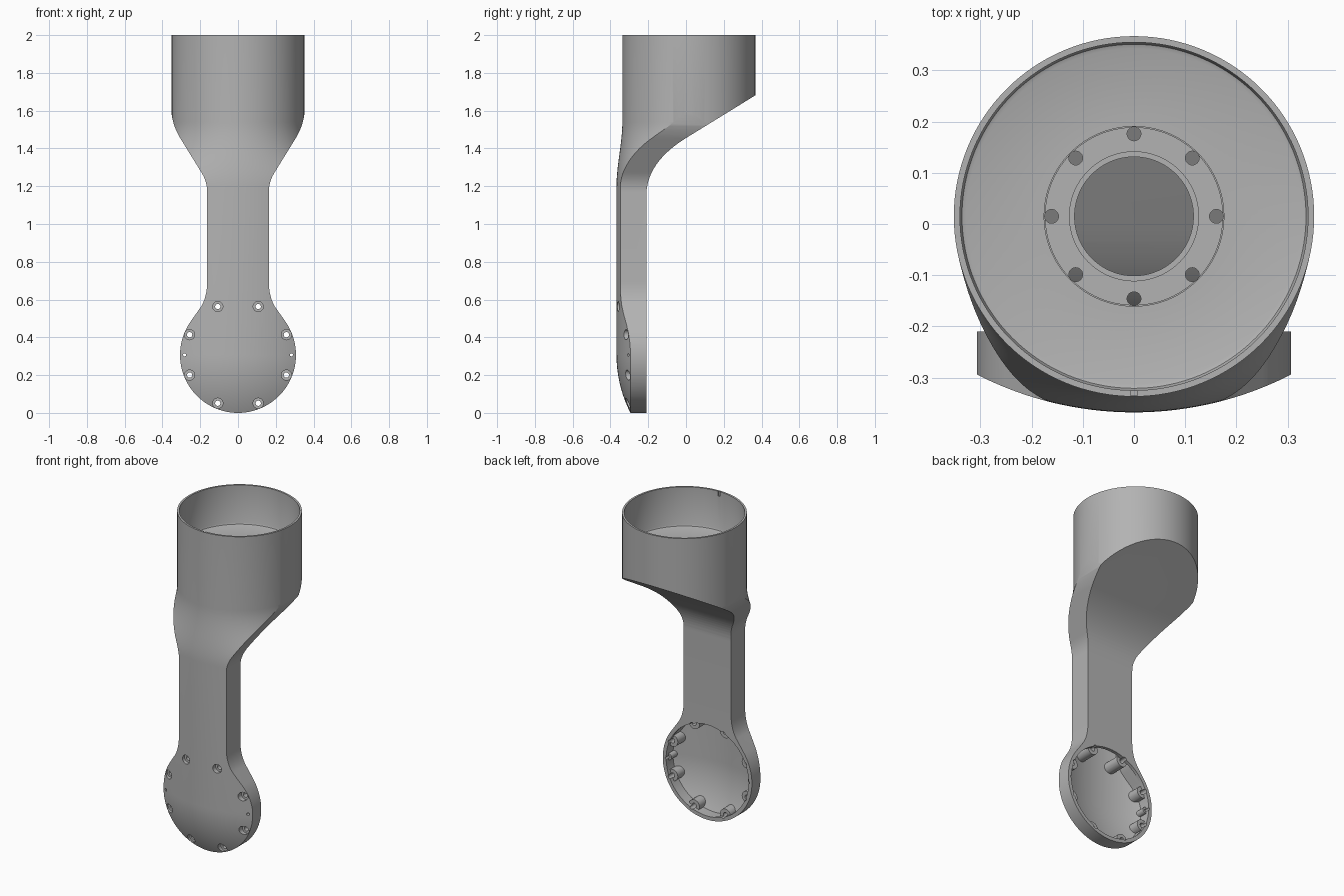
import bpy, bmesh, math
from mathutils import Vector, Matrix

cube = bpy.data.objects.get("Cube")
if cube:
    bpy.data.objects.remove(cube, do_unlink=True)

CUP_Y, CUP_R = 0.015, 0.352      # round housing
DISC_Z, DISC_R = 0.307, 0.307    # lower round joint
FACE_R, FACE_Y = 0.674, 0.306    # domed front face
WALL = 0.02

grey = bpy.data.materials.new("plain grey")
grey.use_nodes = True
grey.diffuse_color = (0.45, 0.45, 0.45, 1)
grey.node_tree.nodes["Principled BSDF"].inputs["Base Color"].default_value = (0.45, 0.45, 0.45, 1)


def make(name, bm):
    bmesh.ops.recalc_face_normals(bm, faces=bm.faces)
    me = bpy.data.meshes.new(name)
    bm.to_mesh(me)
    bm.free()
    me.materials.append(grey)
    ob = bpy.data.objects.new(name, me)
    bpy.context.collection.objects.link(ob)
    return ob


def boolean(target, tool, op):
    mod = target.modifiers.new("cut", 'BOOLEAN')
    mod.operation, mod.solver, mod.object = op, 'EXACT', tool
    bpy.context.view_layer.update()
    deps = bpy.context.evaluated_depsgraph_get()
    me = bpy.data.meshes.new_from_object(target.evaluated_get(deps))
    target.modifiers.clear()
    target.data = me
    bpy.data.objects.remove(tool, do_unlink=True)


def bezier(a, b, c, n=12):
    a, b, c = Vector(a), Vector(b), Vector(c)
    return [a * (1 - t) ** 2 + b * 2 * t * (1 - t) + c * t * t for t in (i / n for i in range(n + 1))]


def inset(pts, t):
    """Mitred inward offset of a counter-clockwise outline."""
    out = []
    for i, p in enumerate(pts):
        d1 = (p - pts[i - 1]).normalized()
        d2 = (pts[(i + 1) % len(pts)] - p).normalized()
        n1, n2 = Vector((-d1.y, d1.x)), Vector((-d2.y, d2.x))
        out.append(p + (n1 + n2) * (t / (1 + n1.dot(n2))))
    return out


def prism(name, pts, to3d, lo, hi):
    bm = bmesh.new()
    rings = [[bm.verts.new(to3d(p, d)) for p in pts] for d in (lo, hi)]
    bridge(bm, rings)
    return make(name, bm)


def bridge(bm, rings):
    n = len(rings[0])
    for a, b in zip(rings, rings[1:]):
        for i in range(n):
            bm.faces.new((a[i], a[(i + 1) % n], b[(i + 1) % n], b[i]))
    bm.faces.new(rings[0])
    bm.faces.new(rings[-1])


def rod(name, x, z, r, y0, y1, segs=24):
    """Cylinder along y."""
    pts = [Vector((x + r * math.cos(i * math.tau / segs), z + r * math.sin(i * math.tau / segs))) for i in range(segs)]
    return prism(name, pts, lambda p, d: (p.x, d, p.y), y0, y1)


def front_y(x, z, t):
    dz = min(0, z - DISC_Z)
    return FACE_Y - math.sqrt((FACE_R - t) ** 2 - x * x - dz * dz)


def body_solid(name, t, top):
    """Plan loft trimmed by the front outline and the side outline, all inset by t."""
    # loft from the domed front face into the round housing
    zs = [-0.03 + (DISC_Z + 0.03) * i / 14 for i in range(15)]
    zs += [1.2 + 0.34 * i / 16 for i in range(17)] + [top]
    bm, rings, n, r = bmesh.new(), [], 128, CUP_R - t
    for z in zs:
        s = min(1, max(0, (z - 1.2) / 0.34))
        s = s * s * (3 - 2 * s)
        ring = []
        for i in range(n):
            a = math.tau * i / n
            x, y = r * math.cos(a), CUP_Y + r * math.sin(a)
            if n / 2 < i:
                y = s * y + (1 - s) * front_y(x, z, t)
            ring.append(bm.verts.new((x, y, z)))
        rings.append(ring)
    bridge(bm, rings)
    body = make(name, bm)

    # front outline: disc, neck, arm, shoulder
    half = []
    for i in range(41):
        a = -math.pi / 2 + math.radians(125) * i / 40
        half.append(Vector((DISC_R * math.cos(a), DISC_Z + DISC_R * math.sin(a))))
    half += bezier((0.2, 0.556), (0.163, 0.61), (0.163, 0.7))
    half += bezier((0.163, 1.17), (0.163, 1.225), (0.195, 1.275))
    half += bezier((0.3, 1.445), (0.354, 1.53), (0.354, 1.62))
    half.append(Vector((0.354, 2.1)))
    outline = half + [Vector((-p.x, p.y)) for p in reversed(half[1:])]
    boolean(body, prism("outline_tool", inset(outline, t), lambda p, d: (p.x, d, p.y), -0.8, 0.8), 'INTERSECT')

    # side outline: flat arm back, curve, sloping underside
    side = [Vector((-0.6, -0.1)), Vector((-0.21, -0.1))]
    side += bezier((-0.21, 1.15), (-0.21, 1.325), (0, 1.455), 18)
    side += [Vector((0.5, 1.763)), Vector((0.5, 2.1)), Vector((-0.6, 2.1))]
    boolean(body, prism("side_tool", inset(side, t), lambda p, d: (d, p.x, p.y), -0.7, 0.7), 'INTERSECT')
    return body


# screw positions around the lower joint
screws = [(sx * x, DISC_Z + sz * z) for sx in (-1, 1) for sz in (-1, 1) for x, z in ((0.107, 0.256), (0.256, 0.107))]
pins = [(-0.283, DISC_Z), (0.283, DISC_Z)]

housing = body_solid("arm_housing", 0, 2)

# hollow interior, leaving the screw bosses standing
cavity = body_solid("cavity_tool", WALL, 1.725)
for x, z in screws:
    boolean(cavity, rod("boss_tool", x, z, 0.036, -0.5, -0.15), 'DIFFERENCE')
for x, z in pins:
    boolean(cavity, rod("boss_tool", x, z, 0.02, -0.5, -0.15), 'DIFFERENCE')
boolean(housing, cavity, 'DIFFERENCE')

# open back of the lower joint
boolean(housing, rod("opening_tool", 0, DISC_Z, 0.284, -0.234, -0.1, 96), 'DIFFERENCE')

# screw holes with counterbores, and pin holes
for x, z in screws:
    boolean(housing, rod("hole_tool", x, z, 0.014, -0.5, -0.1), 'DIFFERENCE')
    boolean(housing, rod("bore_tool", x, z, 0.027, -0.5, front_y(x, z, 0) + 0.025), 'DIFFERENCE')
for x, z in pins:
    boolean(housing, rod("pin_tool", x, z, 0.008, -0.5, -0.1, 12), 'DIFFERENCE')

# turned cup with floor, seat groove and centre hole
profile = [(0.116, 1.65), (0.116, 1.748), (0.126, 1.748), (0.126, 1.755), (0.174, 1.755), (0.174, 1.752),
           (0.1755, 1.752), (0.1755, 1.755), (0.328, 1.755), (0.336, 1.758), (0.34, 1.767), (0.34, 2.1)]
bm = bmesh.new()
bridge(bm, [[bm.verts.new((r * math.cos(math.tau * i / 128), CUP_Y + r * math.sin(math.tau * i / 128), z))
             for i in range(128)] for r, z in profile])
boolean(housing, make("cup_tool", bm), 'DIFFERENCE')

# bolt circle in the cup floor
for k in range(8):
    a = math.tau * k / 8
    bm = bmesh.new()
    bmesh.ops.create_cone(bm, cap_ends=True, segments=24, radius1=0.0135, radius2=0.0135, depth=0.12,
                          matrix=Matrix.Translation((0.161 * math.cos(a), CUP_Y + 0.161 * math.sin(a), 1.73)))
    boolean(housing, make("bolt_tool", bm), 'DIFFERENCE')

# small locating notch in the front of the rim
bm = bmesh.new()
bmesh.ops.create_cube(bm, size=1, matrix=Matrix.Translation((0, -0.325, 2)) @ Matrix.Diagonal((0.013, 0.02, 0.06, 1)))
boolean(housing, make("notch_tool", bm), 'DIFFERENCE')

bpy.ops.object.select_all(action='DESELECT')
housing.select_set(True)
bpy.context.view_layer.objects.active = housing
bpy.ops.object.shade_smooth_by_angle(angle=math.radians(25))
